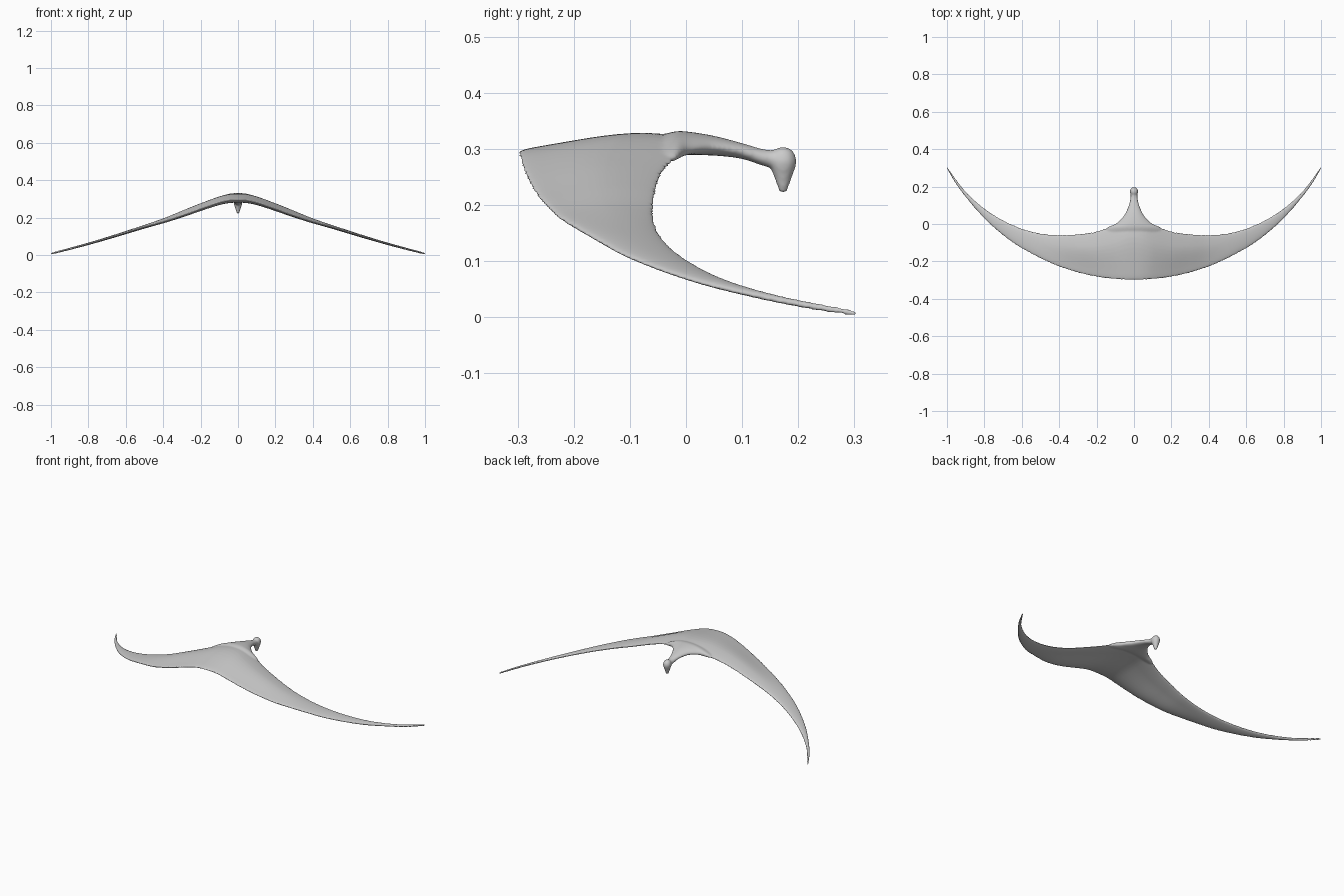
import bpy, bmesh, math

if "Cube" in bpy.data.objects:
    bpy.data.objects.remove(bpy.data.objects["Cube"])

# Smooth interpolation through a few key points (flat start)
def curve(pts):
    n = len(pts)
    m = [0.0] * n
    for i in range(1, n):
        a, b = pts[i - 1], pts[min(i + 1, n - 1)]
        m[i] = (b[1] - a[1]) / (b[0] - a[0])

    def f(x):
        i = 0
        while i < n - 2 and x > pts[i + 1][0]:
            i += 1
        (x0, y0), (x1, y1) = pts[i], pts[i + 1]
        h = x1 - x0
        t = min(max((x - x0) / h, 0), 1)
        return ((2*t**3 - 3*t**2 + 1) * y0 + (t**3 - 2*t**2 + t) * h * m[i]
                + (3*t**2 - 2*t**3) * y1 + (t**3 - t**2) * h * m[i + 1])
    return f

def smoothstep(a, b, x):
    t = min(max((x - a) / (b - a), 0), 1)
    return t * t * (3 - 2 * t)

# Skin a list of closed rings with capped ends
def loft(bm, rings):
    rows = [[bm.verts.new(p) for p in r] for r in rings]
    n = len(rows[0])
    for a, b in zip(rows, rows[1:]):
        for j in range(n):
            k = (j + 1) % n
            bm.faces.new((a[j], a[k], b[k], b[j]))
    bm.faces.new(rows[0][::-1])
    bm.faces.new(rows[-1])

# Wing outline, droop and thickness against distance from the centre
front_edge = curve([(0, -.30), (.2, -.284), (.4, -.229), (.6, -.131), (.7, -.061),
                    (.8, .028), (.9, .143), (.96, .226), (1, .296)])
rear_edge = curve([(0, .05), (.05, .035), (.1, 0), (.2, -.037), (.3, -.052), (.4, -.057),
                   (.5, -.049), (.6, -.023), (.7, .021), (.8, .084), (.9, .174),
                   (.96, .25), (1, .307)])
droop = curve([(0, 0), (.05, .003), (.1, .014), (.2, .048), (.3, .086), (.4, .125),
               (.6, .19), (.8, .25), (1, .303)])
half_thick = curve([(0, .02), (.2, .016), (.4, .0115), (.6, .0085), (.8, .0065), (1, .006)])

bm = bmesh.new()

# Wings: sections across the full span
rings = []
for i in range(-60, 61):
    x = i / 60
    a = abs(x)
    y0, y1, h = front_edge(a), rear_edge(a), half_thick(a)
    k = 1 - smoothstep(.22, .55, a)
    ring = []
    for j in range(40):
        ang = 2 * math.pi * j / 40
        v = (1 - math.cos(ang)) / 2
        s = math.sin(ang)
        mid = .31 - droop(a) - .016 * k * (1 - smoothstep(.1, .7, v))
        z = mid + h * math.copysign(abs(s) ** (1 + .4 * k), s)
        ring.append((x, y0 + (y1 - y0) * v, z))
    rings.append(ring)
loft(bm, rings)

# Neck: flared oval sections running back to the head
width = curve([(-.06, .15), (-.02, .145), (0, .1), (.02, .076), (.05, .05), (.1, .028),
               (.14, .019), (.175, .018)])
top = curve([(-.06, .322), (-.02, .331), (0, .331), (.05, .323), (.1, .31), (.14, .299),
             (.175, .296)])
bottom = curve([(-.06, .298), (-.02, .291), (0, .289), (.05, .288), (.1, .282),
                (.14, .269), (.175, .262)])
rings = []
for i in range(41):
    y = -.06 + .235 * i / 40
    w, t, b = width(y), top(y), bottom(y)
    ring = []
    for j in range(40):
        ang = 2 * math.pi * j / 40
        x = w * math.cos(ang)
        ring.append((x, y, (t + b) / 2 + (t - b) / 2 * math.sin(ang) - droop(abs(x))))
    rings.append(ring)
loft(bm, rings)

# Head with downward beak: turned profile
profile = [(.004, .303), (.014, .3), (.021, .291), (.0245, .278), (.022, .266),
           (.016, .25), (.011, .235), (.0075, .225), (.004, .221)]
loft(bm, [[(r * .92 * math.cos(2 * math.pi * j / 24),
            .173 + r * math.sin(2 * math.pi * j / 24), z) for j in range(24)]
          for r, z in profile])

bmesh.ops.recalc_face_normals(bm, faces=bm.faces)
mesh = bpy.data.meshes.new("gliding_bird")
bm.to_mesh(mesh)
bm.free()
bird = bpy.data.objects.new("gliding_bird", mesh)
bpy.context.collection.objects.link(bird)

# Fuse the parts into one smooth skin
remesh = bird.modifiers.new("fuse", 'REMESH')
remesh.mode = 'VOXEL'
remesh.voxel_size = .0045
remesh.use_smooth_shade = True
smooth = bird.modifiers.new("soften", 'SMOOTH')
smooth.factor = .5
smooth.iterations = 5
for p in mesh.polygons:
    p.use_smooth = True
